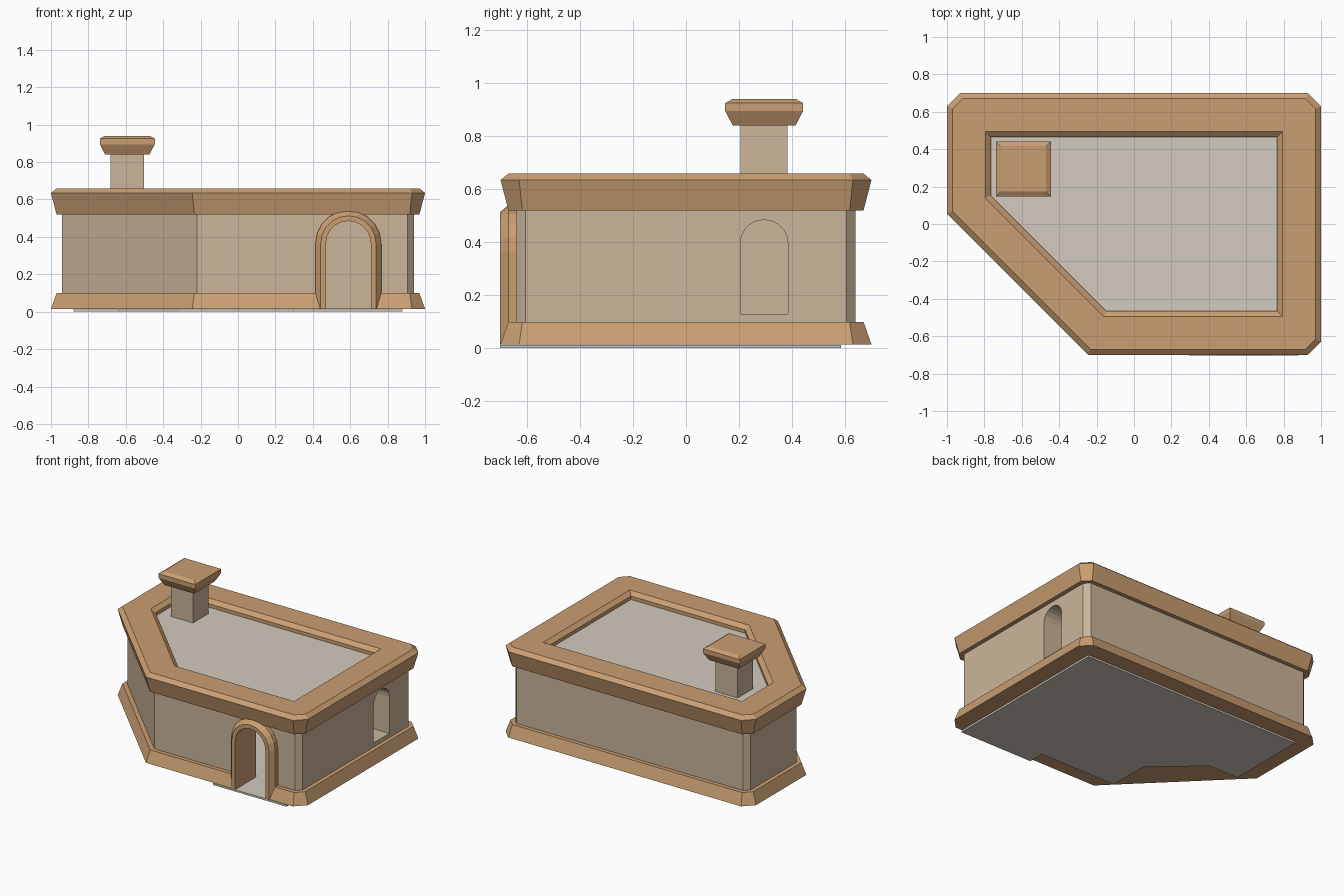
import bpy, bmesh, math
from mathutils import Vector

if "Cube" in bpy.data.objects:
    bpy.data.objects.remove(bpy.data.objects["Cube"], do_unlink=True)


def material(name, rgb):
    m = bpy.data.materials.new(name)
    m.use_nodes = True
    m.diffuse_color = (*rgb, 1)
    m.node_tree.nodes["Principled BSDF"].inputs["Base Color"].default_value = (*rgb, 1)
    return m


WALL = material("pale plaster", (0.60, 0.46, 0.32))
TRIM = material("tan trim", (0.59, 0.345, 0.168))
STONE = material("light grey stone", (0.65, 0.595, 0.52))

OUTLINE = [Vector(p) for p in
           ((-1, 0.055), (-0.245, -0.70), (1, -0.70), (1, 0.70), (-1, 0.70))]
CHAMFERED = (2, 3, 4)   # square corners of the outline


def footprint(inset):
    """Building outline moved inward, with its square corners cut."""
    cut = max(0, 0.07 - 0.586 * inset)
    n = len(OUTLINE)
    pts = []
    for i, p in enumerate(OUTLINE):
        a = (p - OUTLINE[i - 1]).normalized()
        b = (OUTLINE[(i + 1) % n] - p).normalized()
        na, nb = Vector((-a.y, a.x)), Vector((-b.y, b.x))
        q = p + (na + nb) * inset / (1 + na.dot(nb))
        pts += [q - a * cut, q + b * cut] if i in CHAMFERED else [q]
    return pts


def finish(name, bm, mats):
    bmesh.ops.remove_doubles(bm, verts=bm.verts, dist=1e-5)
    bmesh.ops.recalc_face_normals(bm, faces=bm.faces)
    me = bpy.data.meshes.new(name)
    bm.to_mesh(me)
    bm.free()
    for m in mats:
        me.materials.append(m)
    ob = bpy.data.objects.new(name, me)
    bpy.context.scene.collection.objects.link(ob)
    return ob


def loft(name, rings, mats, ring_mats=None, loop=False, closed=True):
    """Skin a list of rings; loop joins last to first, otherwise ends are capped."""
    bm = bmesh.new()
    rows = [[bm.verts.new(p) for p in r] for r in rings]
    n = len(rows[0])
    for k in range(len(rows) if loop else len(rows) - 1):
        r, s = rows[k], rows[(k + 1) % len(rows)]
        for i in range(n if closed else n - 1):
            j = (i + 1) % n
            f = bm.faces.new((r[i], r[j], s[j], s[i]))
            f.material_index = ring_mats[k] if ring_mats else 0
    if not loop:
        bm.faces.new(rows[0])
        bm.faces.new(rows[-1])
    elif not closed:
        bm.faces.new([r[0] for r in rows])
        bm.faces.new([r[-1] for r in rows])
    return finish(name, bm, mats)


def prism(name, pts, z0, z1, mat):
    return loft(name, [[(p[0], p[1], z) for p in pts] for z in (z0, z1)], [mat])


def arch(radius, bottom, spring, steps=10):
    """Open arch path as (sideways, height) pairs."""
    curve = [(radius * math.cos(math.pi * i / steps),
              spring + radius * math.sin(math.pi * i / steps)) for i in range(steps + 1)]
    return [(radius, bottom)] + curve + [(-radius, bottom)]


# Hollow shell: flared plinth, wall and parapet in one profile of (inset, height)
profile = [(0, 0.015), (0.03, 0.10), (0.06, 0.10), (0.06, 0.52), (0.03, 0.52), (0, 0.635),
           (0.03, 0.66), (0.205, 0.66), (0.235, 0.635), (0.235, 0.61), (0.235, 0.015)]
shell = loft("walls_and_parapet",
             [[(p.x, p.y, z) for p in footprint(d)] for d, z in profile],
             [WALL, TRIM], [1, 1, 0, 1, 1, 1, 1, 1, 1, 0, 1], loop=True)

# Door and window openings
DOOR_X, WINDOW_Y = 0.59, 0.295
door_cut = loft("door_cutter",
                [[(DOOR_X + s, y, z) for s, z in arch(0.14, -0.1, 0.37)]
                 for y in (-0.85, -0.35)], [WALL])
window_cut = loft("window_cutter",
                  [[(x, WINDOW_Y + s, z) for s, z in arch(0.09, 0.13, 0.395)]
                   for x in (0.6, 1.2)], [WALL])
bpy.context.view_layer.objects.active = shell
for cutter in (door_cut, window_cut):
    cutter.hide_render = True
    mod = shell.modifiers.new("opening", "BOOLEAN")
    mod.operation = "DIFFERENCE"
    mod.solver = "EXACT"
    mod.object = cutter
    bpy.ops.object.modifier_apply(modifier=mod.name)
    bpy.data.objects.remove(cutter, do_unlink=True)

# Arched door surround lining the whole opening
loft("door_surround",
     [[(DOOR_X + s, y, z) for s, z in arch(r, 0.014, 0.365)]
      for r, y in ((0.12, -0.465), (0.12, -0.703), (0.148, -0.703),
                   (0.176, -0.67), (0.176, -0.465))],
     [TRIM], loop=True, closed=False)

# Roof deck and floor with door threshold
prism("roof_deck", footprint(0.228)[:2] + footprint(0.228)[2::2], 0.57, 0.61, STONE)
T = 0.293
prism("floor", [(-0.88, 2 * T), (-0.88, 0), (-0.64, 0), (-0.32, -T), (-0.32, -2 * T),
                (T, -2 * T), (T, -0.703), (3 * T, -0.703), (3 * T, 2 * T)], 0, 0.013, STONE)

# Chimney shaft and flared cap
CHIMNEY = (-0.592, 0.295)


def square(half, z):
    cx, cy = CHIMNEY
    return [(cx + sx * half, cy + sy * half, z)
            for sx, sy in ((-1, -1), (1, -1), (1, 1), (-1, 1))]


loft("chimney_shaft", [square(0.089, 0.59), square(0.089, 0.86)], [WALL])
loft("chimney_cap", [square(h, z) for h, z in
                     ((0.118, 0.84), (0.147, 0.895), (0.147, 0.925), (0.122, 0.94))], [TRIM])
